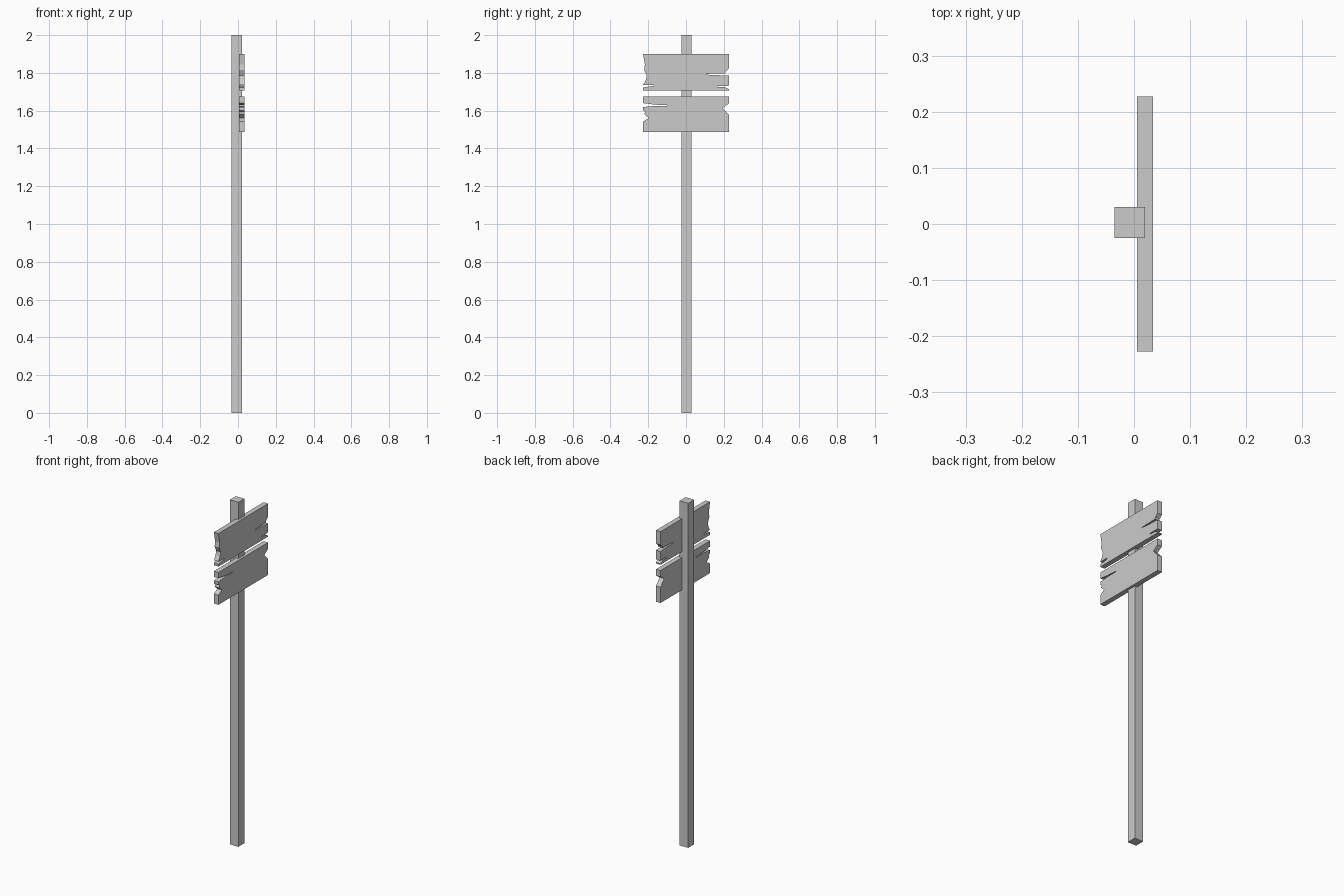
import bpy, bmesh

if "Cube" in bpy.data.objects:
    bpy.data.objects.remove(bpy.data.objects["Cube"])


def prism(name, outline, x0, x1):
    """Extrude a (y, z) outline along x from x0 to x1."""
    bm = bmesh.new()
    face = bm.faces.new([bm.verts.new((x0, y, z)) for y, z in outline])
    ext = bmesh.ops.extrude_face_region(bm, geom=[face])
    moved = [v for v in ext["geom"] if isinstance(v, bmesh.types.BMVert)]
    bmesh.ops.translate(bm, vec=(x1 - x0, 0, 0), verts=moved)
    bmesh.ops.recalc_face_normals(bm, faces=bm.faces[:])
    mesh = bpy.data.meshes.new(name)
    bm.to_mesh(mesh)
    bm.free()
    obj = bpy.data.objects.new(name, mesh)
    bpy.context.collection.objects.link(obj)
    return obj


def board(name, left, right):
    """Plank whose broken ends are given as (inset, z), both listed top to bottom."""
    half = 0.2275
    outline = [(-half + d, z) for d, z in left]
    outline += [(half - d, z) for d, z in reversed(right)]
    return prism(name, outline, 0.005, 0.034)


# square post
prism("post", [(-0.025, 0), (0.030, 0), (0.030, 2), (-0.025, 2)], -0.035, 0.020)

# upper plank: worn left end, splits in both ends
board("upper_board",
      [(0, 1.90), (0.010, 1.845), (0.006, 1.815), (0.020, 1.785), (0.014, 1.76),
       (0, 1.737), (0.055, 1.736), (0.055, 1.731), (0, 1.723), (0, 1.708)],
      [(0, 1.90), (0, 1.824), (0.018, 1.808), (0.020, 1.798), (0.122, 1.795),
       (0.122, 1.791), (0, 1.785), (0, 1.732), (0.060, 1.731), (0.060, 1.726),
       (0.020, 1.724), (0, 1.714), (0, 1.708)])

# lower plank: long split on the left, notches in both ends
board("lower_board",
      [(0, 1.674), (0, 1.640), (0.060, 1.632), (0.127, 1.629), (0.127, 1.625),
       (0.060, 1.625), (0, 1.619), (0, 1.602), (0.012, 1.594), (0.006, 1.582),
       (0.030, 1.561), (0, 1.542), (0, 1.486)],
      [(0, 1.674), (0, 1.638), (0.034, 1.615), (0.020, 1.598), (0, 1.578),
       (0, 1.486)])
